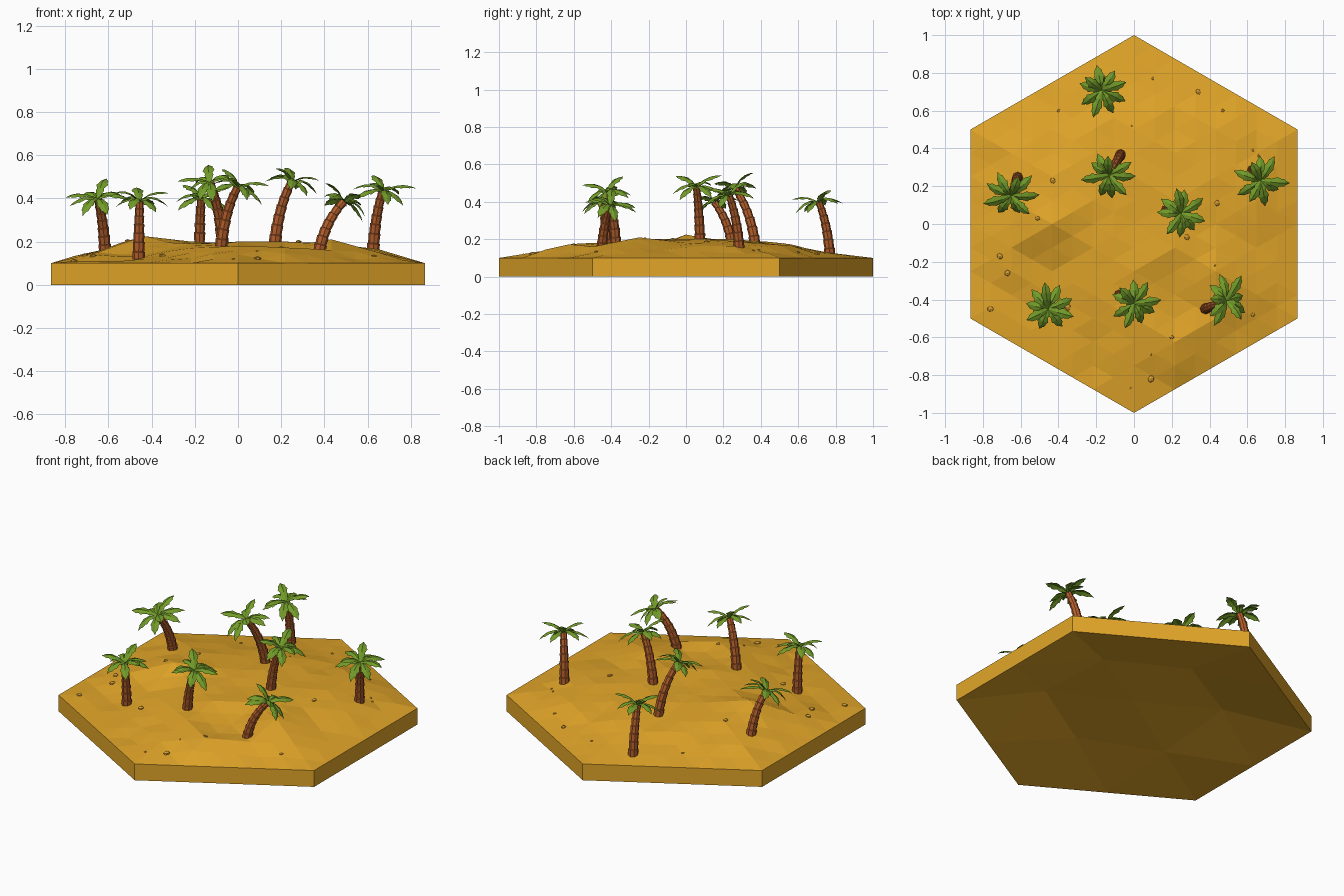
import bpy, bmesh, math, random
from mathutils import Vector, Matrix
from mathutils.bvhtree import BVHTree

if "Cube" in bpy.data.objects:
    bpy.data.objects.remove(bpy.data.objects["Cube"])

random.seed(4)


def material(name, rgb):
    m = bpy.data.materials.new(name)
    m.diffuse_color = (*rgb, 1)
    m.use_nodes = True
    m.node_tree.nodes["Principled BSDF"].inputs["Base Color"].default_value = m.diffuse_color
    return m


SAND = material("sand", (0.76, 0.38, 0.022))
STONE = material("pebble", (0.66, 0.33, 0.03))
BARK = material("bark", (0.46, 0.115, 0.025))
LEAF = material("leaf", (0.17, 0.33, 0.022))


def finish(bm, name, mat, recalc=True):
    if recalc:
        bmesh.ops.recalc_face_normals(bm, faces=bm.faces)
    me = bpy.data.meshes.new(name)
    bm.to_mesh(me)
    bm.free()
    me.materials.append(mat)
    ob = bpy.data.objects.new(name, me)
    bpy.context.collection.objects.link(ob)
    return ob


# Hexagonal tile: triangular dune sheet above a coarser hollowed underside
DUNES = {  # column -> interior heights from -y to +y
    -3: (.12, .15, .165, .15),
    -2: (.12, .14, .225, .19, .15),
    -1: (.13, .17, .19, .20, .18, .14),
    0: (.14, .18, .20, .19, .20, .18, .13),
    1: (.175, .15, .20, .20, .18, .15),
    2: (.16, .21, .18, .19, .17),
    3: (.15, .15, .165, .15),
}
STEP = math.sqrt(3) / 8


def dune_sheet(bm, drop, stride):
    grid = {}
    for i in range(-4, 5, stride):
        last = 8 - abs(i)
        for j in range(-last, last + 1, 2 * stride):
            inner = abs(i) < 4 and abs(j) < last
            h = DUNES[i][(j + last) // 2 - 1] if inner else .1
            grid[i, j] = bm.verts.new((i * STEP, j * .125, h - drop))
    for i, j in list(grid):
        for side in (1, -1):
            keys = [(i, j), (i + side * stride, j + stride), (i, j + 2 * stride)]
            if all(k in grid for k in keys):
                bm.faces.new([grid[k] for k in keys][::side])
    return list(grid.values())


bm = bmesh.new()
dune_sheet(bm, 0, 1)
# finer ripples: split every triangle and nudge some of the new points
old = set(bm.verts)
bmesh.ops.subdivide_edges(bm, edges=bm.edges[:], cuts=1, use_grid_fill=True)
top = list(bm.verts)
for v in top:
    if v not in old and not v.is_boundary and random.random() < .35:
        v.co.z += random.uniform(-.012, .008)
ground = BVHTree.FromBMesh(bm)
bottom = dune_sheet(bm, .1, 2)
for n in range(6):
    a = math.tau * n / 6
    out, along = Vector((math.cos(a), math.sin(a), 0)), Vector((-math.sin(a), math.cos(a), 0))

    def rim(verts):
        return sorted((v for v in verts if v.co.dot(out) > .865), key=lambda v: v.co.dot(along))

    bm.faces.new(rim(bottom) + rim(top)[::-1])
finish(bm, "sand_tile", SAND)


def ground_z(x, y):
    hit = ground.ray_cast(Vector((x, y, 1)), Vector((0, 0, -1)))[0]
    return hit.z if hit else .1


# Pebbles half sunk in the sand
PEBBLES = [(.1, .77, 8), (.34, .70, 14), (-.4, .6, 9), (.47, .6, 9), (-.01, .52, 6),
           (-.43, .23, 15), (-.51, .03, 12), (-.71, -.17, 16), (-.67, -.26, 16),
           (-.76, -.45, 16), (-.35, -.44, 17), (.2, -.6, 11), (.09, -.69, 6),
           (.09, -.82, 18), (-.02, -.87, 7), (.63, -.48, 11), (.44, .11, 15),
           (.28, -.07, 15), (.63, .39, 7), (.66, .36, 7), (.43, -.22, 6)]
bm = bmesh.new()
for x, y, size in PEBBLES:
    r = size / 1000
    place = (Matrix.Translation((x, y, ground_z(x, y)))
             @ Matrix.Rotation(random.uniform(0, 6), 4, 'Z')
             @ Matrix.Diagonal((r * 1.2, r, r * .7, 1)))
    bmesh.ops.create_icosphere(bm, subdivisions=1, radius=1, matrix=place)
finish(bm, "pebbles", STONE)


# Trunk: stacked, slightly flared bark segments along a bending path
def make_trunk(name, base, tip):
    lean = tip - base
    ctrl = base + Vector((lean.x * .2, lean.y * .2, lean.z * .6))
    bm = bmesh.new()
    segments, sides = 7, 8
    rings = []

    def ring(t, r):
        p = base * (1 - t) ** 2 + ctrl * 2 * t * (1 - t) + tip * t * t
        d = ((ctrl - base) * (1 - t) + (tip - ctrl) * t).normalized()
        rot = Vector((0, 0, 1)).rotation_difference(d)
        rings.append([bm.verts.new(p + rot @ Vector((r * math.cos(a), r * math.sin(a), 0)))
                      for a in (math.tau * k / sides for k in range(sides))])
        return d

    for s in range(segments):
        r = .029 - .011 * s / segments
        ring(s / segments, r * .93)
        axis = ring((s + .93) / segments, r * 1.02)
    for lo, hi in zip(rings, rings[1:]):
        for k in range(sides):
            m = (k + 1) % sides
            bm.faces.new((lo[k], lo[m], hi[m], hi[k]))
    bm.faces.new(rings[0][::-1])
    bm.faces.new(rings[-1])
    finish(bm, name, BARK)
    return axis


# Fronds: broad folded leaves with a notched outline, arching out and down
NOTCHES = [(0, .005), (.3, .021), (.36, .017), (.58, .029), (.64, .022),
           (.82, .019), (.86, .012), (1, .001)]


def make_fronds(name, tip, axis):
    tilt = Vector((0, 0, 1)).rotation_difference(axis).to_matrix().to_4x4()
    tilt = Matrix.Translation(tip) @ Matrix.Identity(4).lerp(tilt, .6)
    bm = bmesh.new()
    count = 9
    spin = random.uniform(0, 6)
    for n in range(count):
        ang = spin + math.tau * n / count + random.uniform(-.2, .2)
        length = random.uniform(.115, .15)
        rise, droop = ((.055, .095), (.125, .085), (.085, .115))[n % 3]
        turn = tilt @ Matrix.Rotation(ang, 4, 'Z')
        rows = []
        for t, w in NOTCHES:
            z = rise * t - droop * t * t
            x = length * t
            rows.append([bm.verts.new(turn @ Vector(c)) for c in
                         ((x, w, z - w * .35), (x, 0, z), (x, -w, z - w * .35))])
        for a, b in zip(rows, rows[1:]):
            bm.faces.new((a[1], b[1], b[0], a[0]))
            bm.faces.new((a[2], b[2], b[1], a[1]))
    finish(bm, name, LEAF, recalc=False)


# Palms: (base x, base y, crown x, crown y, crown z)
PALMS = [(-.18, .77, -.17, .71, .40), (-.07, .37, -.13, .26, .475),
         (-.615, .25, -.65, .15, .40), (.17, .075, .25, .055, .48),
         (.625, .285, .67, .23, .435), (-.46, -.42, -.455, -.45, .39),
         (-.08, -.375, 0, -.42, .455), (.375, -.45, .49, -.405, .385)]
for n, (bx, by, cx, cy, cz) in enumerate(PALMS, 1):
    base = Vector((bx, by, ground_z(bx, by) - .015))
    tip = Vector((cx, cy, cz))
    axis = make_trunk(f"palm_trunk_{n}", base, tip)
    make_fronds(f"palm_fronds_{n}", tip, axis)
